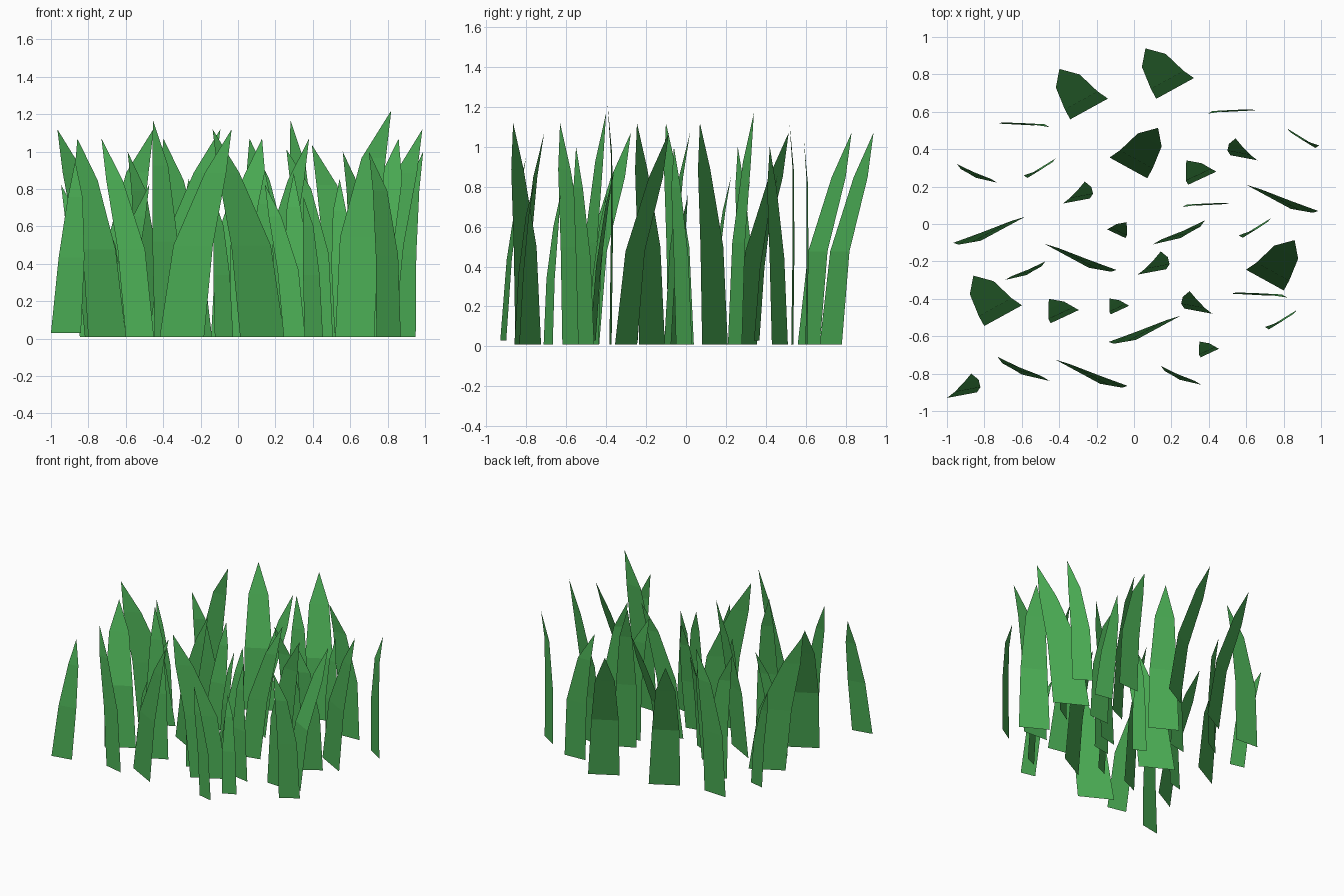
import bpy
from math import cos, sin, radians

green = bpy.data.materials.new("grass_green")
green.diffuse_color = (0.07, 0.42, 0.09, 1)

# Blade shapes: height, base width, heading, then mid / upper / tip as
# (shift along the blade's width, lean across it, width)
SHAPES = {
    "bowed_wide":   (1.07, .23, 28.8, [(-.015, .060, .20), (-.028, .186, .145), (-.036, .264, 0)]),
    "slanted_wide": (1.12, .27, -28.4, [(.060, .015, .24), (.184, .038, .13), (.270, .060, 0)]),
    "upright_tall": (1.17, .166, 25.0, [(-.010, .025, .15), (-.016, .074, .093), (-.037, .122, 0)]),
    "short":        (0.95, .163, 10.6, [(.035, .024, .14), (.063, .065, .08), (.070, .104, 0)]),
    "flat_tall":    (1.22, .21, -3.0, [(.020, .008, .20), (.100, .010, .13), (.195, -.005, 0)]),
    "slanted_slim": (1.07, .154, 13.0, [(.050, .016, .15), (.147, .035, .09), (.225, .063, 0)]),
    "straight_slim": (1.00, .153, -31.6, [(.015, -.008, .14), (.060, -.010, .09), (.116, .012, 0)]),
}
LEVELS = (0, .44, .79, 1)

# Placement of each blade's base centre: x, y, mirror sign, scale
PLACES = {
    "bowed_wide": [(-.24, .615, 1, 1), (.22, .725, 1, 1), (-.03, .30, -1, 1),
                   (.70, -.30, -1, 1), (-.70, -.49, 1, 1)],
    "slanted_wide": [(-.30, -.79, 1, 1), (-.36, -.17, 1, 1), (.72, .145, 1, 1),
                     (.13, -.555, -1, 1), (-.70, -.025, -1, 1)],
    "upright_tall": [(.365, .245, 1, 1), (-.37, -.495, 1, 1), (-.075, -.46, 1, .65),
                     (.405, -.69, 1, .65), (-.095, -.052, -1, .65)],
    "short": [(-.92, -.915, 1, 1), (.096, -.256, 1, .95), (-.308, .123, 1, .9),
              (.344, -.466, -1, .93), (.588, .354, -1, .9)],
    "flat_tall": [(.625, -.378, 1, 1), (-.63, .532, 1, .92), (.56, .603, -1, .85),
                  (.42, .103, -1, .83)],
    "slanted_slim": [(.175, -.092, 1, 1), (-.525, -.822, -1, 1), (-.788, .234, -1, .77),
                     (.302, -.846, -1, .77), (-.632, -.286, 1, .77)],
    "straight_slim": [(.885, .47, 1, 1), (-.485, .31, -1, 1), (.665, -.01, -1, 1),
                      (.805, -.50, -1, 1)],
}


def blade(name, shape, x, y, side, scale):
    height, width, heading, rows = shape
    c, s = cos(radians(heading)), sin(radians(heading))
    base_z = .03 if name == "short" else .01
    verts = []
    for level, (along, lean, w) in zip(LEVELS, [(0, 0, width)] + rows):
        for u in ((along - w / 2, along + w / 2) if w else (along,)):
            verts.append((x + side * scale * (u * c - lean * s),
                          y + scale * (u * s + lean * c),
                          base_z + (height * scale - base_z) * level))
    faces = [(0, 1, 3, 2), (2, 3, 5, 4), (4, 5, 6)]
    mesh = bpy.data.meshes.new(name)
    mesh.from_pydata(verts, [], faces)
    mesh.materials.append(green)
    bpy.context.collection.objects.link(bpy.data.objects.new(name + "_blade", mesh))


# Grass patch
for kind, places in PLACES.items():
    for place in places:
        blade(kind, SHAPES[kind], *place)
